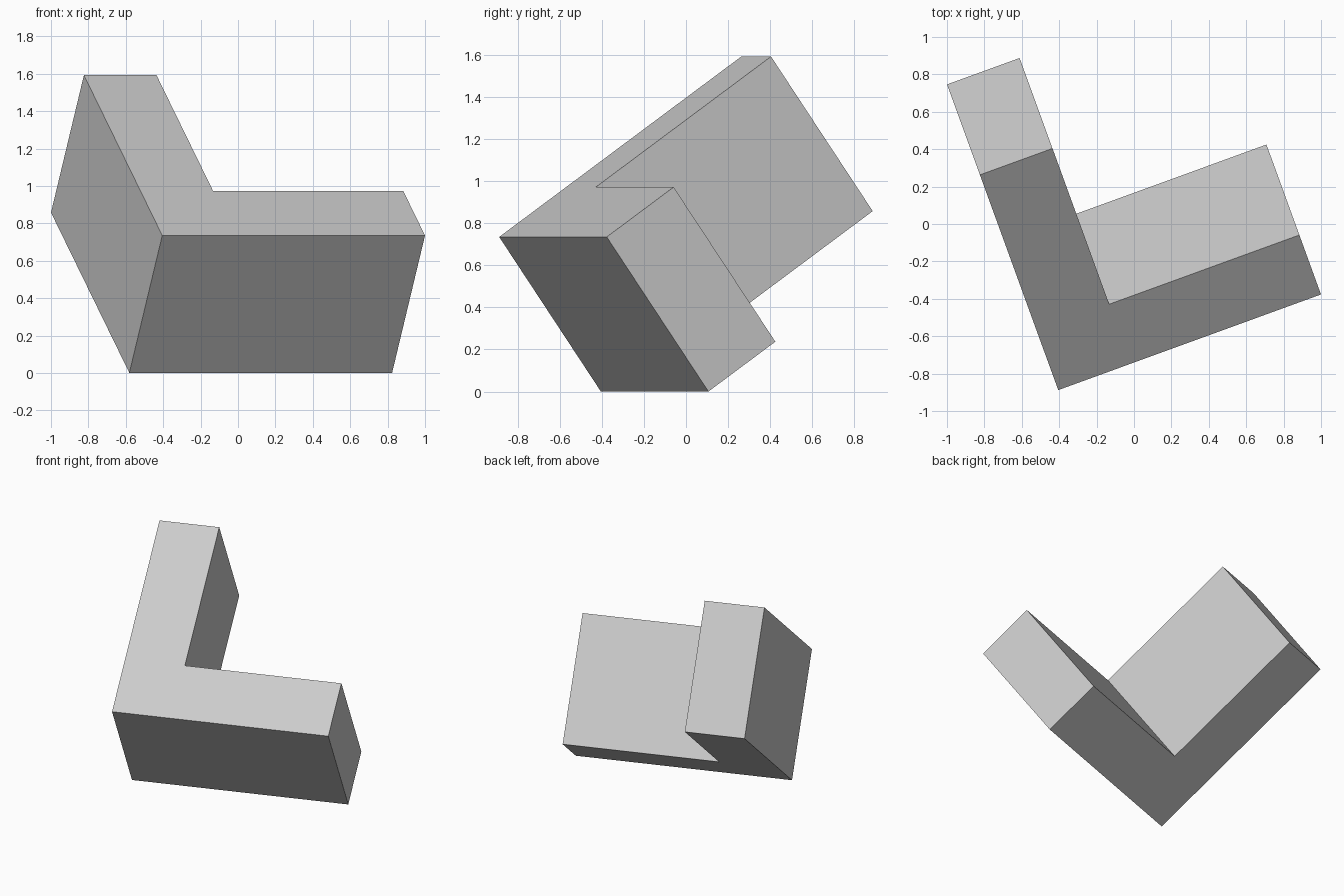
import bpy
import bmesh
import math
from mathutils import Matrix, Vector

if "Cube" in bpy.data.objects:
    bpy.data.objects.remove(bpy.data.objects["Cube"])

LENGTH = 1.495   # outer length of each arm
WIDTH = 0.413    # width of each arm
DEPTH = 0.897    # thickness of the extrusion

# Plain grey finish
grey = bpy.data.materials.new("light grey")
grey.diffuse_color = (0.6, 0.6, 0.6, 1.0)
grey.use_nodes = True
grey.node_tree.nodes["Principled BSDF"].inputs["Base Color"].default_value = grey.diffuse_color

# L-shaped profile, outer corner at the origin
profile = [(0, 0), (LENGTH, 0), (LENGTH, WIDTH),
           (WIDTH, WIDTH), (WIDTH, LENGTH), (0, LENGTH)]

bm = bmesh.new()
face = bm.faces.new([bm.verts.new((x, y, 0)) for x, y in profile])

# Extrude downwards into a solid bracket
extruded = bmesh.ops.extrude_face_region(bm, geom=[face], use_keep_orig=True)
new_verts = [g for g in extruded["geom"] if isinstance(g, bmesh.types.BMVert)]
bmesh.ops.translate(bm, verts=new_verts, vec=(0, 0, -DEPTH))

# Tilt back, turn, and place on the ground
turn = Matrix.Rotation(math.radians(20), 4, 'Z') @ Matrix.Rotation(math.radians(35), 4, 'X')
bm.transform(Matrix.Translation(Vector((-0.405, -0.888, 0.735))) @ turn)
bmesh.ops.recalc_face_normals(bm, faces=bm.faces)

mesh = bpy.data.meshes.new("angle_bracket")
bm.to_mesh(mesh)
bm.free()
mesh.materials.append(grey)
bracket = bpy.data.objects.new("angle_bracket", mesh)
bpy.context.collection.objects.link(bracket)
